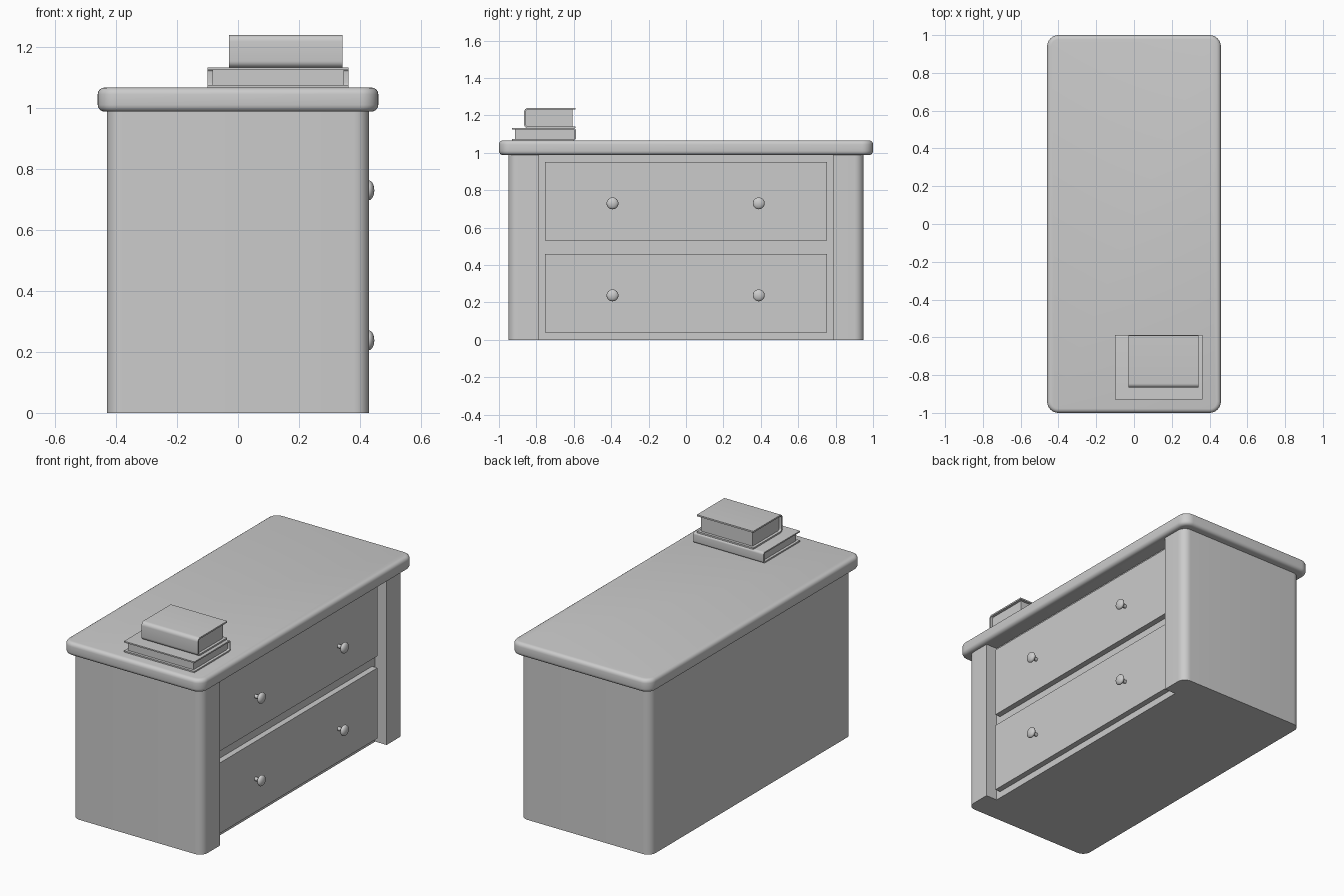
import bpy, bmesh, math
from mathutils import Vector

if "Cube" in bpy.data.objects:
    bpy.data.objects.remove(bpy.data.objects["Cube"])


def arc(cx, cy, r, a0, a1, n=8):
    return [(cx + r * math.cos(math.radians(a0 + (a1 - a0) * i / n)),
             cy + r * math.sin(math.radians(a0 + (a1 - a0) * i / n))) for i in range(n + 1)]


def finish(ob, bevel=0, segs=4):
    bpy.context.view_layer.objects.active = ob
    ob.select_set(True)
    if bevel:
        m = ob.modifiers.new("bevel", 'BEVEL')
        m.width, m.segments = bevel, segs
        m.limit_method, m.angle_limit = 'ANGLE', math.radians(50)
        bpy.ops.object.modifier_apply(modifier="bevel")
    bpy.ops.object.shade_smooth_by_angle(angle=math.radians(35))
    ob.select_set(False)
    return ob


def prism(name, pts, lo, hi, axis='Z', bevel=0):
    """Extrude a closed profile along Z (points x,y) or X (points y,z)."""
    bm = bmesh.new()
    vs = [bm.verts.new((p[0], p[1], lo) if axis == 'Z' else (lo, p[0], p[1])) for p in pts]
    f = bm.faces.new(vs)
    ext = bmesh.ops.extrude_face_region(bm, geom=[f])
    d = Vector((0, 0, hi - lo)) if axis == 'Z' else Vector((hi - lo, 0, 0))
    bmesh.ops.translate(bm, verts=[v for v in ext['geom'] if isinstance(v, bmesh.types.BMVert)], vec=d)
    bmesh.ops.recalc_face_normals(bm, faces=bm.faces)
    me = bpy.data.meshes.new(name)
    bm.to_mesh(me)
    bm.free()
    ob = bpy.data.objects.new(name, me)
    bpy.context.collection.objects.link(ob)
    return finish(ob, bevel)


def rounded_rect(hx, hy, r):
    return (arc(hx - r, hy - r, r, 0, 90) + arc(r - hx, hy - r, r, 90, 180)
            + arc(r - hx, r - hy, r, 180, 270) + arc(hx - r, r - hy, r, 270, 360))


# Cabinet body: rounded outline with a recess in the +x side
BACK, FRONT, HALF = 0.355, 0.39, 0.785
recess = [(0.43, -HALF), (BACK, -HALF), (BACK, HALF), (0.43, HALF)]
prism("cabinet_body", rounded_rect(0.43, 0.95, 0.05) + recess, 0, 0.99)

# Table top with softened edges
prism("cabinet_top", rounded_rect(0.46, 1.0, 0.06), 0.988, 1.067, bevel=0.022)


# Knob: stem and flattened head, turned around the x axis
def knob(name, y, z):
    prof = [(FRONT - 0.003, 0.011), (0.414, 0.011)]
    prof += [(0.43 - 0.017 * math.cos(math.radians(a)), 0.032 * math.sin(math.radians(a)))
             for a in range(25, 180, 15)] + [(0.447, 0)]
    bm = bmesh.new()
    vs = [bm.verts.new((x, 0, r)) for x, r in prof]
    es = [bm.edges.new(p) for p in zip(vs, vs[1:])]
    bmesh.ops.spin(bm, geom=vs + es, axis=(1, 0, 0), cent=(0, 0, 0), angle=math.tau, steps=24)
    bmesh.ops.remove_doubles(bm, verts=bm.verts, dist=1e-5)
    bmesh.ops.recalc_face_normals(bm, faces=bm.faces)
    me = bpy.data.meshes.new(name)
    bm.to_mesh(me)
    bm.free()
    ob = bpy.data.objects.new(name, me)
    ob.location = (0, y, z)
    bpy.context.collection.objects.link(ob)
    finish(ob)


# Drawers with two knobs each
for label, z0, z1, kz in (("lower", 0.04, 0.46, 0.238), ("upper", 0.53, 0.952, 0.73)):
    prism(label + "_drawer", [(BACK - 0.01, -0.755), (FRONT, -0.755), (FRONT, 0.755), (BACK - 0.01, 0.755)], z0, z1)
    for side, y in (("left", -0.393), ("right", 0.389)):
        knob(f"{label}_{side}_knob", y, kz)


# Book: U-shaped cover around a page block, spine at y = spine
def book(name, x0, x1, spine, edge, z0, z1, t, r, inset):
    s = 1 if edge > spine else -1

    def curve(off):
        rr = r - off
        pts = arc(r, z0 + r, rr, 270, 180, 6) + arc(r, z1 - r, rr, 180, 90, 6)
        return [(spine + s * u, v) for u, v in pts]

    outer, inner = curve(0), curve(t)
    cover = [(edge, z0)] + outer + [(edge, z1), (edge, z1 - t)] + inner[::-1] + [(edge, z0 + t)]
    prism(name + "_cover", cover, x0, x1, 'X')
    pe = edge - s * inset
    prism(name + "_pages", [(pe, z0 + t)] + inner + [(pe, z1 - t)], x0 + inset, x1 - inset, 'X')


book("lower_book", -0.10, 0.363, -0.587, -0.93, 1.067, 1.132, 0.008, 0.014, 0.016)
book("upper_book", -0.03, 0.342, -0.866, -0.59, 1.132, 1.24, 0.009, 0.022, 0.016)
